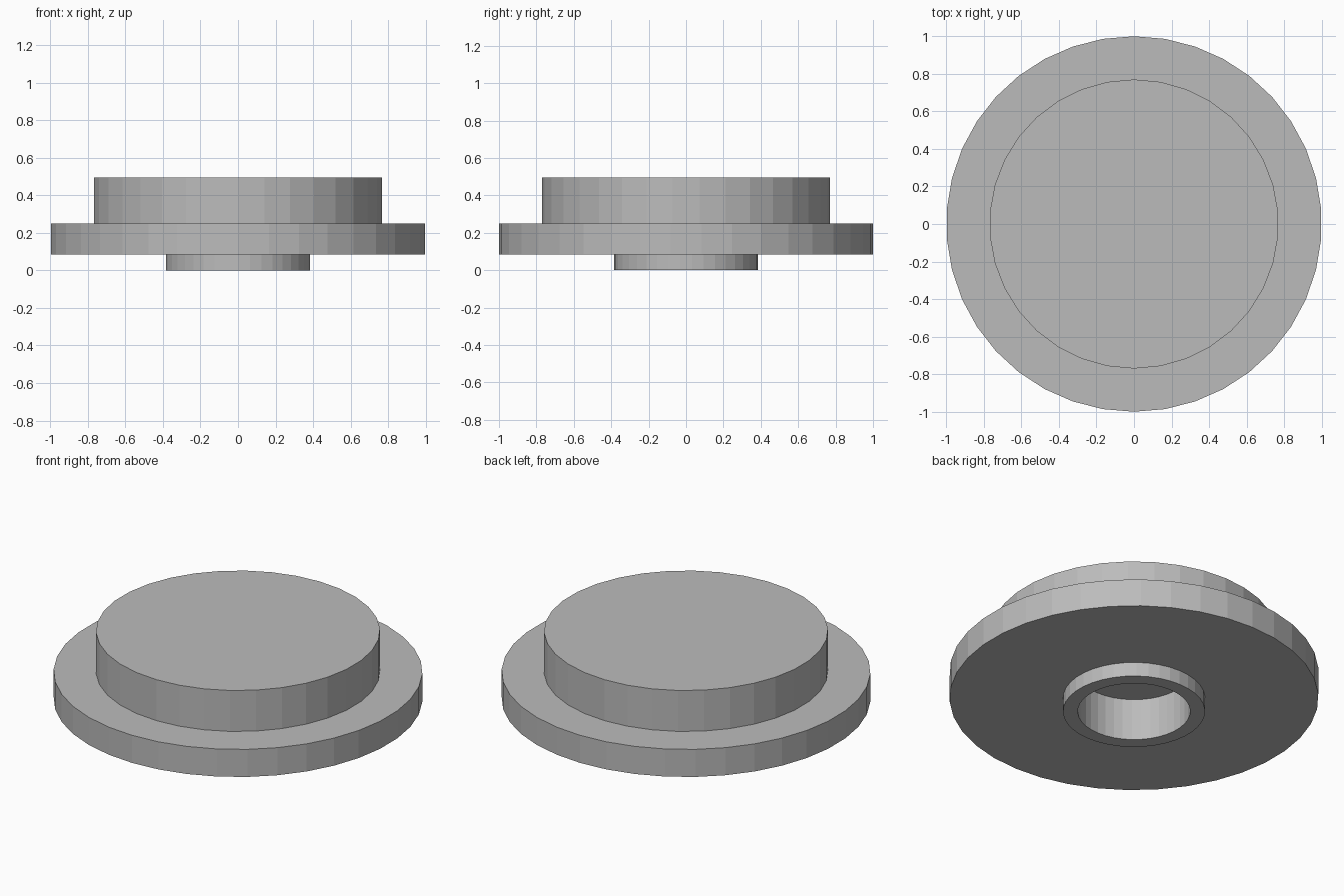
import bpy
import bmesh
from math import cos, sin, pi

cube = bpy.data.objects.get("Cube")
if cube:
    bpy.data.objects.remove(cube, do_unlink=True)

grey = bpy.data.materials.new("plain grey")
grey.use_nodes = True
colour = (0.5, 0.5, 0.5, 1)
grey.diffuse_color = colour
grey.node_tree.nodes["Principled BSDF"].inputs["Base Color"].default_value = colour


def ring(bm, radius, z, sides):
    """Circle of vertices with the first one at the back."""
    turns = [pi / 2 + 2 * pi * i / sides for i in range(sides)]
    return [bm.verts.new((radius * cos(a), radius * sin(a), z)) for a in turns]


def turned(name, profile, sides, capped):
    """Stack of rings joined by walls; optional caps at the first and last ring."""
    bm = bmesh.new()
    rings = [ring(bm, r, z, sides) for r, z in profile]
    for low, high in zip(rings, rings[1:]):
        for i in range(sides):
            j = (i + 1) % sides
            bm.faces.new((low[i], low[j], high[j], high[i]))
    for k in capped:
        bm.faces.new(rings[k])
    bmesh.ops.recalc_face_normals(bm, faces=bm.faces)
    mesh = bpy.data.meshes.new(name)
    bm.to_mesh(mesh)
    bm.free()
    mesh.materials.append(grey)
    obj = bpy.data.objects.new(name, mesh)
    bpy.context.collection.objects.link(obj)
    return obj


FLANGE_BOTTOM, FLANGE_TOP, TOP = 0.085, 0.25, 0.495
BORE = 0.305

# Wide flange with the bore running through it
turned("flange", [(BORE, FLANGE_BOTTOM), (1, FLANGE_BOTTOM), (1, FLANGE_TOP),
                  (BORE, FLANGE_TOP), (BORE, FLANGE_BOTTOM)], 38, ())

# Solid raised disc that closes the bore
turned("raised_disc", [(0.77, FLANGE_TOP), (0.77, TOP)], 34, (0, -1))

# Short collar around the bore on the underside
turned("collar", [(BORE, FLANGE_BOTTOM), (BORE, 0), (0.385, 0),
                  (0.385, FLANGE_BOTTOM)], 38, ())
